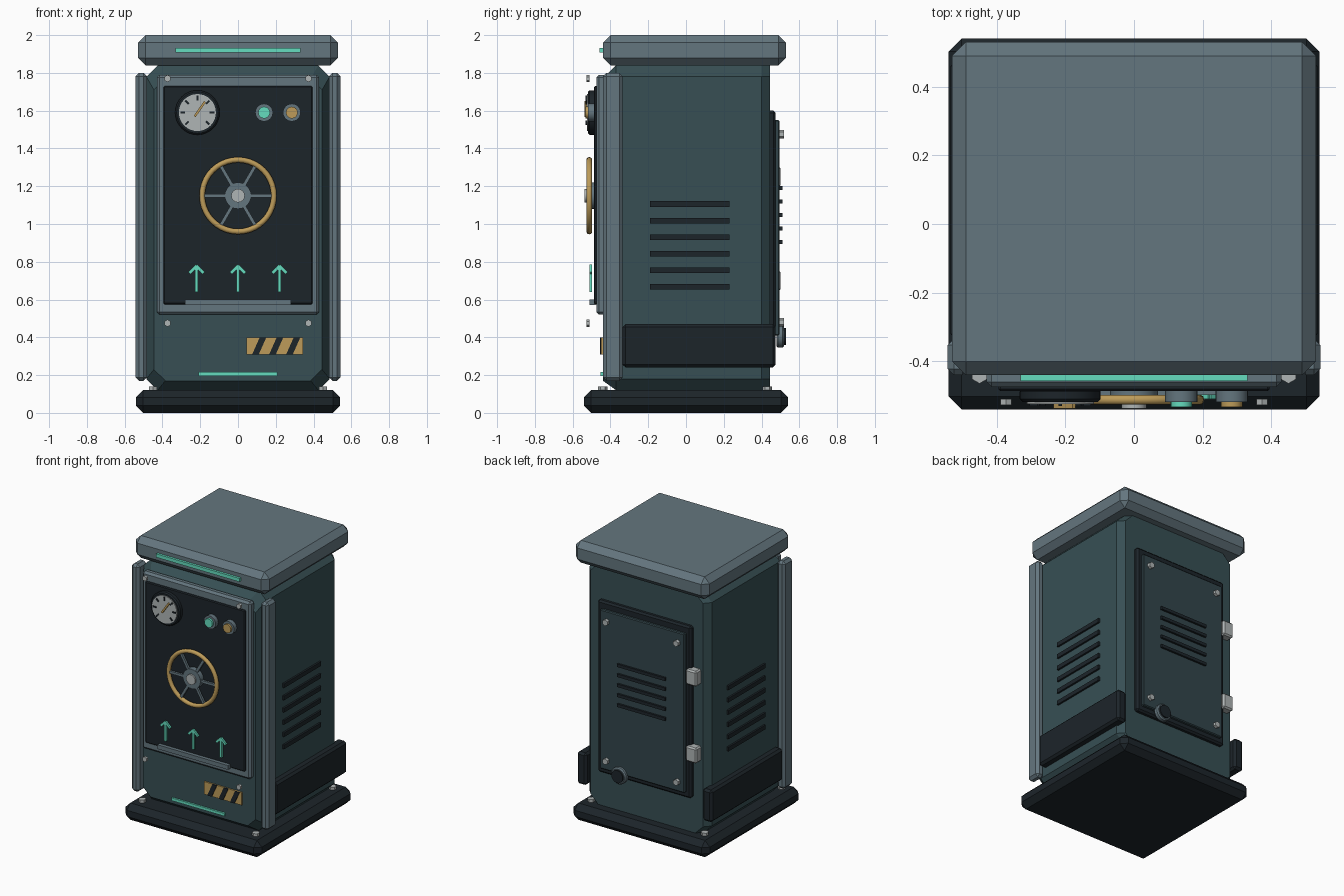
import bpy, bmesh, math
from mathutils import Matrix

if "Cube" in bpy.data.objects:
    bpy.data.objects.remove(bpy.data.objects["Cube"])

def mat(name, r, g, b):
    m = bpy.data.materials.new(name)
    m.diffuse_color = (r, g, b, 1)
    m.use_nodes = True
    m.node_tree.nodes["Principled BSDF"].inputs["Base Color"].default_value = m.diffuse_color
    return m

BODY = mat("dark_teal", .038, .078, .088)
PANEL = mat("slate_teal", .032, .06, .07)
TRIM = mat("steel_grey", .127, .18, .21)
DARK = mat("near_black", .012, .018, .023)
LIGHT = mat("pale_metal", .43, .46, .46)
GOLD = mat("brass", .51, .33, .10)
GLOW = mat("mint", .13, .72, .52)

def finish(name, bm, m, smooth=False):
    bmesh.ops.recalc_face_normals(bm, faces=bm.faces[:])
    me = bpy.data.meshes.new(name)
    bm.to_mesh(me)
    bm.free()
    me.materials.append(m)
    ob = bpy.data.objects.new(name, me)
    bpy.context.collection.objects.link(ob)
    if smooth:
        bpy.ops.object.select_all(action='DESELECT')
        ob.select_set(True)
        bpy.context.view_layer.objects.active = ob
        bpy.ops.object.shade_smooth_by_angle(angle=math.radians(35))
    return ob

def box(name, x, y, z, m, bevel=0, pivot=None, angle=0):
    """Box from (min, max) ranges, optionally turned about the y axis at pivot (x, z)."""
    bm = bmesh.new()
    bmesh.ops.create_cube(bm, size=1)
    for v in bm.verts:
        v.co = [(r[0] + r[1]) / 2 + c * (r[1] - r[0]) for c, r in zip(v.co, (x, y, z))]
    if bevel:
        bmesh.ops.bevel(bm, geom=bm.edges[:], offset=bevel, segments=1, affect='EDGES')
    if pivot:
        px, pz = pivot
        bmesh.ops.rotate(bm, verts=bm.verts, cent=(px, 0, pz),
                         matrix=Matrix.Rotation(angle, 3, 'Y'))
    return finish(name, bm, m)

def disc(name, x, z, r, y0, y1, m, n=32, axis='Y', bevel=0):
    """Cylinder facing along y (or along z, where y0/y1 is the z range and z is y)."""
    bm = bmesh.new()
    bmesh.ops.create_cone(bm, cap_ends=True, segments=n, radius1=r, radius2=r, depth=abs(y1 - y0))
    if bevel:
        rim = [e for e in bm.edges if abs(e.verts[0].co.z - e.verts[1].co.z) < 1e-5]
        bmesh.ops.bevel(bm, geom=rim, offset=bevel, segments=1, affect='EDGES')
    mid = (y0 + y1) / 2
    if axis == 'Y':
        bmesh.ops.rotate(bm, verts=bm.verts, matrix=Matrix.Rotation(math.pi / 2, 3, 'X'))
        bmesh.ops.translate(bm, verts=bm.verts, vec=(x, mid, z))
    else:
        bmesh.ops.translate(bm, verts=bm.verts, vec=(x, z, mid))
    return finish(name, bm, m, n > 12)

def prism(name, pts, y0, y1, m):
    """x-z outline extruded along y."""
    bm = bmesh.new()
    f = bm.faces.new([bm.verts.new((x, y0, z)) for x, z in pts])
    ext = bmesh.ops.extrude_face_region(bm, geom=[f])['geom']
    bmesh.ops.translate(bm, verts=[v for v in ext if isinstance(v, bmesh.types.BMVert)],
                        vec=(0, y1 - y0, 0))
    return finish(name, bm, m)

# Main masses
box("base", (-.54, .54), (-.54, .54), (0, .12), DARK, .038)
box("roof_cap", (-.53, .53), (-.44, .53), (1.84, 2), TRIM, .04)

# Body: chamfered octagonal rings lofted front to back
bm = bmesh.new()
rings = []
for y, hx, z0, z1 in [(-.44, .445, .17, 1.77), (-.37, .485, .12, 1.84),
                      (.40, .485, .12, 1.84), (.445, .445, .12, 1.84)]:
    c = .06
    pts = [(hx, z0 + c), (hx, z1 - c), (hx - c, z1), (c - hx, z1),
           (-hx, z1 - c), (-hx, z0 + c), (c - hx, z0), (hx - c, z0)]
    rings.append([bm.verts.new((px, y, pz)) for px, pz in pts])
for a, b in zip(rings, rings[1:]):
    for i in range(8):
        bm.faces.new((a[i], a[(i + 1) % 8], b[(i + 1) % 8], b[i]))
bm.faces.new(rings[0])
bm.faces.new(rings[-1])
finish("body", bm, BODY)

# Front frame and dark door panel
box("front_frame", (-.43, .43), (-.475, -.42), (.52, 1.79), TRIM, .015)
box("front_panel", (-.395, .395), (-.487, -.46), (.575, 1.73), DARK, .006)
box("front_ledge", (-.28, .28), (-.512, -.48), (.57, .60), TRIM)

# Side parts, both sides
for s, side in ((1, "right"), (-1, "left")):
    def sx(a, b):
        return tuple(sorted((s * a, s * b)))
    box(side + "_pillar", sx(.482, .543), (-.44, -.335), (.17, 1.80), TRIM, .018)
    box(side + "_skirt", sx(.46, .535), (-.335, .475), (.24, .47), DARK, .015)
    for i in range(6):
        z = .667 + .0877 * i
        box(side + "_louver", sx(.47, .498), (-.19, .23), (z - .015, z + .015), DARK)
    for y in (-.44, .43):
        disc(side + "_base_bolt", s * .45, y, .025, .11, .14, LIGHT, 6, 'Z')
    for z in (.475, 1.77):
        disc(side + "_front_bolt", s * .373, z, .019, -.527, -.51, LIGHT, 6)
    for z in (.48, 1.475):
        disc(side + "_back_bolt", s * .28, z, .022, .49, .518, LIGHT, 6)

# Gauge
GX, GZ = -.215, 1.59
disc("gauge_housing", GX, GZ, .118, -.48, -.518, DARK, 32, bevel=.008)
disc("gauge_face", GX, GZ, .098, -.51, -.525, LIGHT)
for i in range(-3, 4):
    box("gauge_tick", (GX - .005, GX + .005), (-.531, -.52), (GZ + .065, GZ + .09), DARK,
        0, (GX, GZ), i * math.pi / 4)
box("gauge_needle", (GX - .006, GX + .006), (-.538, -.522), (GZ - .025, GZ + .07), GOLD,
    0, (GX, GZ), math.radians(35))

# Indicator lamps
for x, m in ((.138, GLOW), (.285, GOLD)):
    disc("lamp_bezel", x, 1.59, .047, -.48, -.518, TRIM, 24)
    disc("lamp", x, 1.59, .031, -.51, -.533, m, 24)

# Hand wheel
bpy.ops.mesh.primitive_torus_add(major_radius=.19, minor_radius=.015, major_segments=40,
                                 minor_segments=10, location=(0, -.512, 1.15),
                                 rotation=(math.pi / 2, 0, 0))
wheel = bpy.context.object
wheel.name = "wheel_rim"
wheel.data.materials.append(GOLD)
bpy.ops.object.shade_smooth()
for i in range(6):
    box("wheel_spoke", (-.009, .009), (-.52, -.504), (1.19, 1.34), TRIM, 0,
        (0, 1.15), math.radians(30 + 60 * i))
disc("wheel_hub", 0, 1.15, .07, -.48, -.525, TRIM, 24)
disc("wheel_cap", 0, 1.15, .036, -.52, -.537, LIGHT, 16)

# Arrow markers
for x in (-.22, 0, .22):
    box("arrow_stem", (x - .008, x + .008), (-.51, -.497), (.64, .77), GLOW)
    for a in (-1, 1):
        box("arrow_head", (x - .008, x + .008), (-.51, -.497), (.725, .78), GLOW, 0,
            (x, .778), a * math.radians(45))

# Hazard plate with slanted stripes
box("hazard_plate", (.045, .345), (-.451, -.43), (.31, .40), GOLD)
for x in (.075, .165, .255):
    prism("hazard_stripe", [(x, .31), (x + .035, .31), (x + .075, .40), (x + .04, .40)],
          -.456, -.445, DARK)

# Light strips
box("lower_light", (-.21, .21), (-.453, -.43), (.196, .216), GLOW)
box("roof_light", (-.33, .33), (-.457, -.43), (1.908, 1.933), GLOW)

# Back door, vents, hinges and cable port
box("back_frame", (-.37, .37), (.43, .475), (.37, 1.60), DARK, .012)
box("back_door", (-.335, .335), (.46, .496), (.41, 1.55), PANEL, .006)
for i in range(5):
    z = .905 + .0715 * i
    box("back_vent", (-.19, .19), (.485, .51), (z - .011, z + .011), DARK)
for z in (.70, 1.25):
    box("hinge", (-.43, -.345), (.43, .50), (z - .055, z + .055), LIGHT, .01)
disc("port_ring", .175, .405, .06, .48, .52, TRIM, 20, bevel=.008)
disc("port_plug", .175, .405, .045, .51, .53, DARK, 20)
